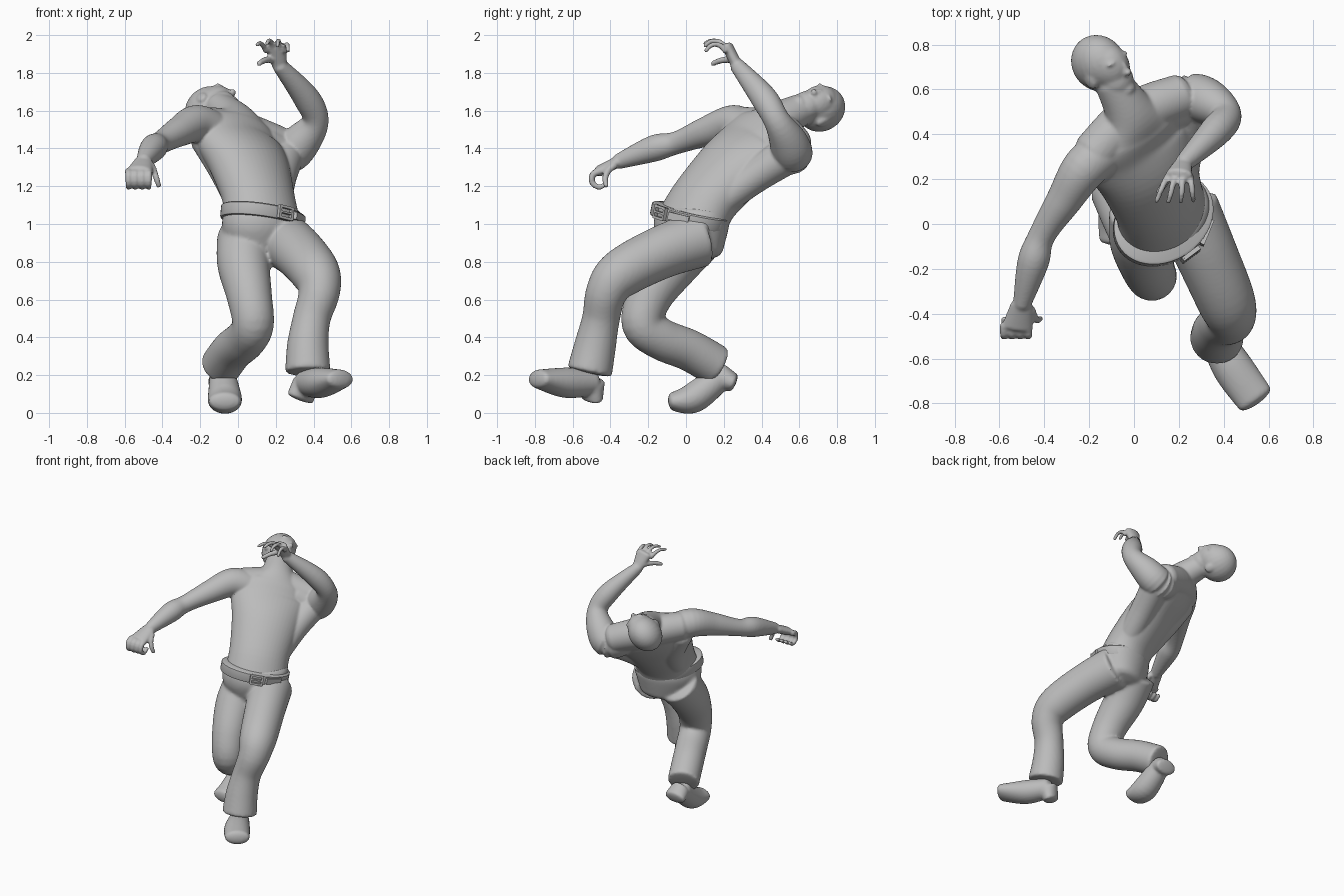
import bpy, bmesh, math
from mathutils import Vector, Matrix

cube = bpy.data.objects.get("Cube")
if cube:
    bpy.data.objects.remove(cube)

grey = bpy.data.materials.new("plain_grey")
grey.use_nodes = True
colour = (.5, .5, .5, 1)
grey.diffuse_color = colour
grey.node_tree.nodes["Principled BSDF"].inputs["Base Color"].default_value = colour

SEGMENTS = 48
LEFT = Vector((1, 0, 0))


def spline(points, t):
    """Catmull-Rom point on a list of vectors."""
    i = min(int(t), len(points) - 2)
    u = t - i
    a, b, c, d = (points[min(max(i + k, 0), len(points) - 1)] for k in (-1, 0, 1, 2))
    return b + u / 2 * (c - a + u * (2 * a - 5 * b + 4 * c - d + u * (3 * (b - c) + d - a)))


def loft(bm, rows, side=LEFT, side_end=None, dome=.5, steps=6):
    """Tube through (x, y, z, half width, optional half depth) rows with domed ends."""
    path = [Vector(row[:3]) for row in rows]
    sizes = [Vector((row[3], row[-1], 0)) for row in rows]
    last = len(rows) - 1
    count = last * steps
    rings = []
    for k in range(count + 1):
        t = k / steps
        tangent = (spline(path, min(t + .1, last)) - spline(path, max(t - .1, 0))).normalized()
        across = side.lerp(side_end or side, k / count)
        across = (across - tangent * across.dot(tangent)).normalized()
        rings.append((spline(path, t), spline(sizes, t), across, across.cross(tangent), tangent))

    def cap(ring, sign):
        centre, size, across, depth, tangent = ring
        reach = sign * dome * min(size.x, size.y)
        return [(centre + tangent * reach * math.sin(q), size * math.cos(q), across, depth, tangent)
                for q in (.5, 1, 1.4)]

    if dome:
        rings = cap(rings[0], -1)[::-1] + rings + cap(rings[-1], 1)
    turns = [math.tau * j / SEGMENTS for j in range(SEGMENTS)]
    loops = [[bm.verts.new(centre + across * size.x * math.cos(a) + depth * size.y * math.sin(a))
              for a in turns] for centre, size, across, depth, _ in rings]
    for low, high in zip(loops, loops[1:]):
        for j in range(SEGMENTS):
            bm.faces.new((low[j], low[j - 1], high[j - 1], high[j]))
    bm.faces.new(loops[0])
    bm.faces.new(loops[-1][::-1])


def finger(bm, root, direction, radius, bend, joints=4):
    """Tapered finger that turns by the same angle at every joint."""
    point = Vector(root)
    stride = Vector(direction).normalized() * .045
    rows = []
    for k in range(joints):
        rows.append((*point, radius * (1 - k / 10)))
        point = point + stride
        stride.rotate(Matrix.Rotation(bend, 3, 'X'))
    loft(bm, rows)


def finish(name, bm, voxel=None, smoothing=0):
    """Make the object; with a voxel size, blend its tubes into one skin."""
    bmesh.ops.recalc_face_normals(bm, faces=bm.faces)
    mesh = bpy.data.meshes.new(name)
    bm.to_mesh(mesh)
    bm.free()
    mesh.materials.append(grey)
    part = bpy.data.objects.new(name, mesh)
    bpy.context.collection.objects.link(part)
    bpy.ops.object.select_all(action='DESELECT')
    part.select_set(True)
    bpy.context.view_layer.objects.active = part
    bpy.ops.object.shade_smooth_by_angle(angle=math.radians(40))
    if voxel:
        blend = part.modifiers.new("blend", 'REMESH')
        blend.mode = 'VOXEL'
        blend.voxel_size = voxel
        blend.use_smooth_shade = True
        soften = part.modifiers.new("soften", 'SMOOTH')
        soften.iterations = smoothing


hip_side = Vector((.8, .6, -.1)).normalized()
chest_side = Vector((.8, .6, -.3)).normalized()

# Upper body: torso and neck, shoulder yoke, back muscles
bm = bmesh.new()
loft(bm, [(.13, .03, 1, .22, .17), (.11, .1, 1.13, .21, .16), (.06, .25, 1.3, .24, .16),
          (.01, .37, 1.41, .27, .14), (0, .44, 1.49, .23, .12), (-.02, .5, 1.55, .12, .1),
          (-.1, .64, 1.62, .08)], hip_side, chest_side)
loft(bm, [(-.18, .31, 1.52, .1), (0, .48, 1.49, .11), (.21, .57, 1.42, .1)])
loft(bm, [(.2, .16, 1.1, .08), (.22, .36, 1.25, .09), (.25, .53, 1.36, .1)])
loft(bm, [(.01, .12, 1.12, .08), (-.06, .26, 1.3, .1), (-.17, .31, 1.46, .09)])

# Right arm swung back, left arm raised
loft(bm, [(-.12, .33, 1.49, .1), (-.22, .25, 1.53, .1), (-.31, .11, 1.49, .08),
          (-.41, -.05, 1.43, .06), (-.45, -.17, 1.4, .07), (-.5, -.36, 1.33, .04)])
loft(bm, [(.13, .5, 1.42, .1), (.25, .56, 1.37, .11), (.34, .54, 1.44, .1),
          (.41, .48, 1.55, .07), (.36, .41, 1.67, .07), (.22, .27, 1.84, .04)])

# Right hand: palm and fist
loft(bm, [(-.5, -.36, 1.33, .05, .03), (-.52, -.46, 1.28, .07, .03)])
for i in range(4):
    finger(bm, (-.58 + i * .036, -.45, 1.28), (0, -1, -.4), .02, 1.1, joints=5)
finger(bm, (-.46, -.38, 1.31), (.3, -.7, -.6), .02, .5)

# Left hand: palm and spread fingers bent forward
loft(bm, [(.22, .27, 1.84, .04, .03), (.2, .22, 1.94, .06, .03)])
for i in range(4):
    finger(bm, (.15 + i * .034, .21, 1.94 - abs(i - 1.5) / 60), (i / 6 - .4, -.7, .7),
           .016, .5 + i / 10)
finger(bm, (.18, .25, 1.87), (-.5, -.8, 0), .02, .2)

# Head: skull, jaw and features placed along left, front and up
up = Vector((-.37, .88, .28)).normalized()
front = Vector((.72, .07, .69))
front = (front - up * front.dot(up)).normalized()
head = Matrix((up.cross(front), front, up)).transposed().to_4x4()
head.translation = (-.14, .71, 1.62)


def blob(place, radii):
    matrix = head @ Matrix.Translation(place) @ Matrix.Diagonal((*radii, 1))
    bmesh.ops.create_uvsphere(bm, u_segments=24, v_segments=16, radius=1, matrix=matrix)


skull, forehead, jaw, chin = ((0, -.02, .01), (0, .03, -.01), (0, .04, -.08), (0, .09, -.13))
blob(skull, (.11, .13, .13))
blob(forehead, (.09, .1, .11))
blob(jaw, (.08, .08, .09))
blob(chin, (.04, .03, .03))
nose, nostrils, lip = ((0, .12, -.03), (0, .13, -.05), (0, .1, -.09))
blob(nose, (.014, .02, .04))
blob(nostrils, (.02, .02, .014))
blob(lip, (.03, .02, .014))
for s in (-1, 1):
    brow, ear = ((s * .04, .1, .02), (s * .1, -.01, -.03))
    blob(brow, (.03, .02, .01))
    blob(ear, (.014, .03, .04))
finish("upper_body", bm, voxel=.008, smoothing=5)

# Trousers: seat, bent left leg, trailing right leg
bm = bmesh.new()
loft(bm, [(.13, .03, 1.06, .22, .17), (.13, .03, .98, .23, .18), (.14, .04, .84, .18, .14)],
     hip_side, dome=.3)
loft(bm, [(.23, .07, .92, .15), (.32, -.13, .85, .14), (.41, -.34, .74, .13),
          (.43, -.42, .64, .11), (.39, -.45, .5, .1), (.37, -.48, .36, .11),
          (.37, -.51, .22, .12)], dome=.1)
loft(bm, [(.04, .05, .93, .15), (.03, -.07, .79, .14), (.06, -.19, .62, .12),
          (.08, -.23, .47, .11), (.04, -.13, .39, .11), (-.03, .02, .33, .11),
          (-.09, .16, .25, .11)], dome=.1)
finish("trousers", bm, voxel=.011, smoothing=8)

# Belt
tilt = Vector((.1, .2, 1)).normalized()
middle = Vector((.13, .02, 1.04))
bm = bmesh.new()
loft(bm, [(*(middle + tilt * h), .24 + grow, .19 + grow)
          for h, grow in ((-.035, -.004), (-.028, 0), (.028, 0), (.035, -.01))],
     hip_side, dome=0, steps=1)
finish("belt", bm)

# Buckle frame and strap end, placed by angle around the belt
out = Vector((.6, -.8, 0))
out = (out - tilt * out.dot(tilt)).normalized()
around = Matrix((tilt.cross(out), out, tilt)).transposed().to_4x4()
around.translation = middle


def plate(angle, shift, size):
    a = math.radians(angle)
    base = Matrix.Translation((-.24 * math.sin(a), .19 * math.cos(a), 0)) @ Matrix.Rotation(a, 4, 'Z')
    matrix = around @ base @ Matrix.Translation(shift) @ Matrix.Diagonal((*size, 1))
    bmesh.ops.create_cube(bm, size=1, matrix=matrix)


bm = bmesh.new()
for s in (-1, 1):
    plate(0, (s * .04, .01, 0), (.014, .02, .07))
    plate(0, (0, .01, s * .03), (.08, .02, .014))
plate(0, (0, .01, 0), (.08, .02, .01))
finish("buckle", bm)
bm = bmesh.new()
plate(-30, (0, 0, 0), (.12, .02, .04))
finish("strap_end", bm)


# Shoes: upper through ankle, instep and toe, with a heel block
def shoe(name, ankle, instep, toe, heel, side):
    global bm
    bm = bmesh.new()
    loft(bm, [(*ankle, .07), (*instep, .09, .08), (*toe, .085, .05)], side)
    loft(bm, [(*ankle, .07), (*heel, .08, .05)], side, dome=.3)
    finish(name, bm, voxel=.009, smoothing=4)


shoe("left_shoe", (.36, -.5, .16), (.44, -.64, .16), (.54, -.78, .18), (.33, -.5, .08),
     Vector((.85, .5, 0)))
shoe("right_shoe", (-.08, .18, .19), (-.07, .04, .08), (-.07, -.07, .06), (-.08, .25, .16), LEFT)
